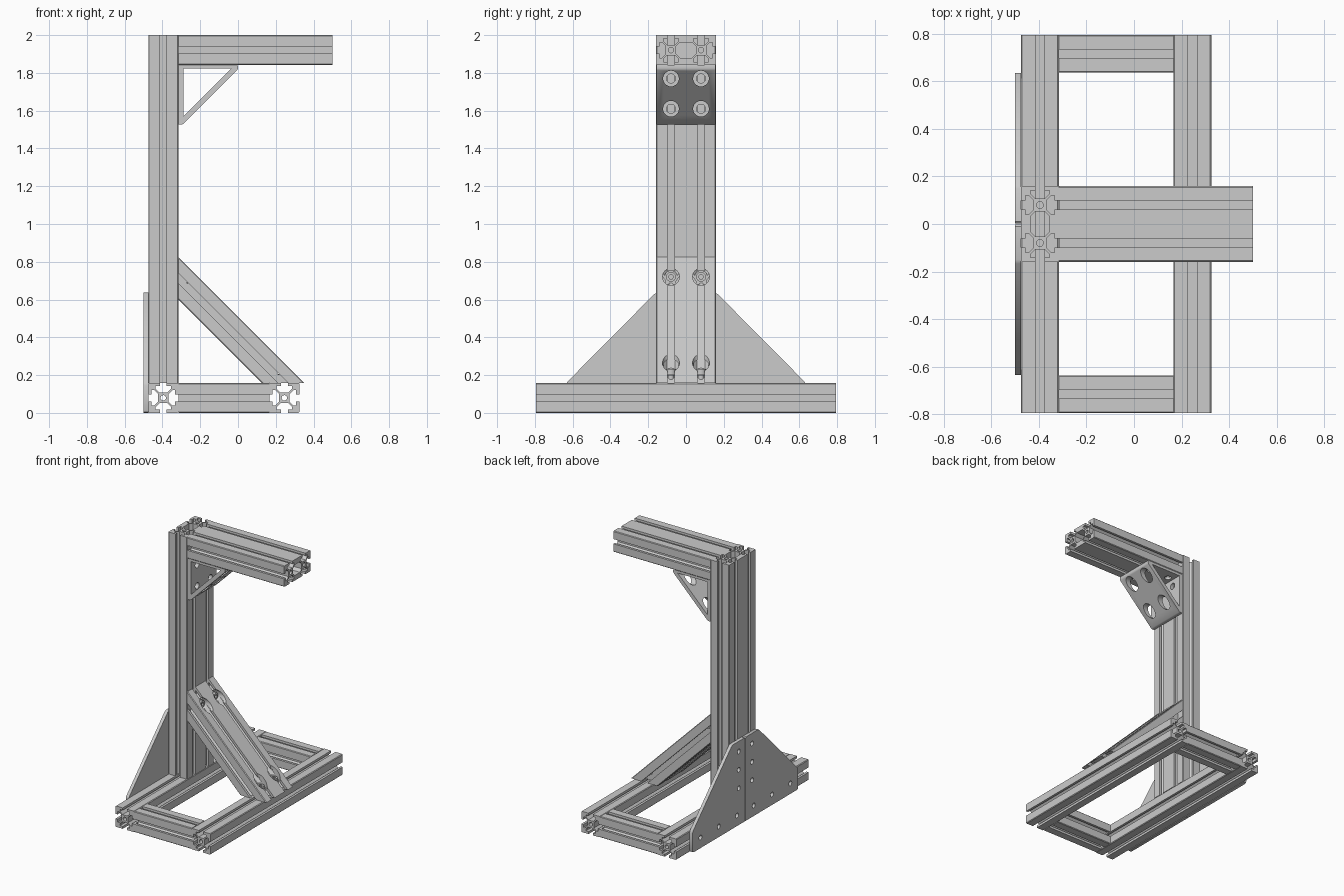
import bpy, bmesh, math
from mathutils import Vector

if "Cube" in bpy.data.objects:
    bpy.data.objects.remove(bpy.data.objects["Cube"])

X, Y, Z = Vector((1, 0, 0)), Vector((0, 1, 0)), Vector((0, 0, 1))
S = 0.159            # profile size
K = S / 40           # profile drawn on a 40 x 40 grid
H = S / 2
PX = -0.316          # face of the post that carries arm and brace


def circle(cu, cv, r, n=20):
    return [(cu + r * math.cos(2 * math.pi * i / n), cv + r * math.sin(2 * math.pi * i / n)) for i in range(n)]


def profile(cells):
    """Slotted extrusion section: outline, hub bores, middle chamber."""
    slot = [(-4.6, 0), (-4.6, 4.5), (-10.2, 4.5), (-10.2, 8), (-5.2, 13),
            (5.2, 13), (10.2, 8), (10.2, 4.5), (4.6, 4.5), (4.6, 0)]
    long = [0] if cells == 1 else [-20, 20]
    half = 20 * cells
    out = []
    for t, n, ln, ext, mids in [((1, 0), (0, 1), half, 20, long), ((0, 1), (-1, 0), 20, half, [0]),
                                ((-1, 0), (0, -1), half, 20, long), ((0, -1), (1, 0), 20, half, [0])]:
        side = [(-ln + 1.2, 0)] + [(m + a, d) for m in mids for a, d in slot] + [(ln - 1.2, 0)]
        out += [(t[0] * a + n[0] * (d - ext), t[1] * a + n[1] * (d - ext)) for a, d in side]
    loops = [out] + [circle(m, 0, 3.6) for m in long]
    if cells == 2:
        loops.append([(-13, -5.2), (-8, -10.2), (8, -10.2), (13, -5.2),
                      (13, 5.2), (8, 10.2), (-8, 10.2), (-13, 5.2)])
    return [[(u * K, v * K) for u, v in lp] for lp in loops]


def solid(name, loops, length, origin, U, V, miter=False):
    """Fill loops (first outer, others holes) and extrude along U x V."""
    bm = bmesh.new()
    edges = []
    for lp in loops:
        vs = [bm.verts.new((u, v, 0)) for u, v in lp]
        edges += [bm.edges.new((vs[i - 1], vs[i])) for i in range(len(vs))]
    bmesh.ops.triangle_fill(bm, edges=edges, use_beauty=True, use_dissolve=False)
    ext = bmesh.ops.extrude_face_region(bm, geom=bm.faces[:], use_keep_orig=True)
    for g in ext['geom']:
        if isinstance(g, bmesh.types.BMVert):
            g.co.z = length
    W = U.cross(V)
    for v in bm.verts:
        u, w, d = v.co
        if miter:
            d += w if d > length / 2 else -w
        v.co = Vector(origin) + U * u + V * w + W * d
    bmesh.ops.recalc_face_normals(bm, faces=bm.faces[:])
    me = bpy.data.meshes.new(name)
    bm.to_mesh(me)
    bm.free()
    ob = bpy.data.objects.new(name, me)
    bpy.context.collection.objects.link(ob)
    return ob


def rod(name, start, axis, length, r, n=24):
    """Cylinder from start along the x or z axis."""
    U, V = (Y, Z) if axis is X else (X, Y)
    return solid(name, [circle(0, 0, r, n)], length, start, U, V)


def cut(ob, cutters):
    for c in cutters:
        c.hide_render = True
        m = ob.modifiers.new("bore", 'BOOLEAN')
        m.operation, m.solver, m.object = 'DIFFERENCE', 'EXACT', c
        bpy.context.view_layer.objects.active = ob
        bpy.ops.object.modifier_apply(modifier=m.name)
        bpy.data.objects.remove(c)


single, double = profile(1), profile(2)

# Base frame
solid("base_rail_left", single, 1.59, (-0.3955, -0.795, H), Z, X)
solid("base_rail_right", single, 1.59, (0.2455, -0.795, H), Z, X)
for s, side in ((-1, "front"), (1, "back")):
    solid("base_cross_rail_" + side, single, 0.482, (PX, s * (0.795 - H), H), Y, Z)

# Post and arm
solid("post", double, 2 - S, (-0.3955, 0, S), Y, -X)
solid("arm", double, 0.5 - PX, (PX, 0, 2 - H), Y, Z)

# Diagonal brace with mitred ends and counterbored bolts
D = 0.5546
brace = solid("diagonal_brace", double, D * math.sqrt(2), (PX, 0, S + D), Y,
              (X + Z).normalized(), miter=True)
B = 0.561
bores = []
for s in (-1, 1):
    y = s * H
    bores += [rod("bore", (PX + 0.045, y, S + B), X, 0.4, 0.045),
              rod("bore", (PX + B, y, S + 0.045), Z, 0.4, 0.045)]
cut(brace, bores)
for s, side in ((-1, "front"), (1, "back")):
    y = s * H
    for tag, axis, p in (("upper", X, Vector((PX, y, S + B))), ("lower", Z, Vector((PX + B, y, S)))):
        name = f"brace_bolt_{tag}_{side}"
        rod(name + "_shank", p, axis, 0.046, 0.016)
        rod(name + "_washer", p + axis * 0.04, axis, 0.008, 0.034)
        head = [circle(0, 0, 0.026), circle(0, 0, 0.013, 6)]
        U, V = (Y, Z) if axis is X else (X, Y)
        solid(name + "_head", head, 0.026, p + axis * 0.048, U, V)

# Triangular bracket under the arm
T = 2 - S
outer = [(PX, T), (PX, 1.528), (-0.300, 1.526), (-0.288, 1.530),
         (-0.004, 1.814), (0, 1.824), (-0.002, T)]
inner = [(-0.288, 1.822), (-0.288, 1.572), (-0.038, 1.822)]
bracket = solid("arm_bracket", [[(z, x) for x, z in lp] for lp in (outer, inner)],
                0.31, (0, -0.155, 0), Z, X)
bores = []
for s in (-1, 1):
    for d in (0.071, 0.231):
        bores += [rod("bore", (-0.284, s * H, T - d), X, 0.4, 0.042),
                  rod("bore", (PX - 0.02, s * H, T - d), X, 0.2 if d < 0.1 else 0.06, 0.024),
                  rod("bore", (PX + d, s * H, T - 0.03), Z, 0.06, 0.024)]
cut(bracket, bores)

# Gusset plates on the back of the post
shape = [(0.002, 0), (0.622, 0), (0.631, 0.004), (0.635, 0.013), (0.635, 0.148), (0.630, 0.163),
         (0.167, 0.630), (0.150, 0.637), (0.010, 0.637), (0.002, 0.629)]
holes = [(0.08, 0.28), (0.08, 0.42), (0.08, 0.56), (0.10, 0.08), (0.32, 0.08), (0.54, 0.08)]
for s, side in ((-1, "front"), (1, "back")):
    loops = [[(s * y, z) for y, z in shape]] + [circle(s * y, z, 0.018) for y, z in holes]
    solid("gusset_plate_" + side, loops, 0.025, (-0.5, 0, 0), Y, Z)

# Keep profile edges crisp, bores smooth
bpy.ops.object.select_all(action='SELECT')
bpy.context.view_layer.objects.active = brace
bpy.ops.object.shade_smooth_by_angle(angle=math.radians(30))
